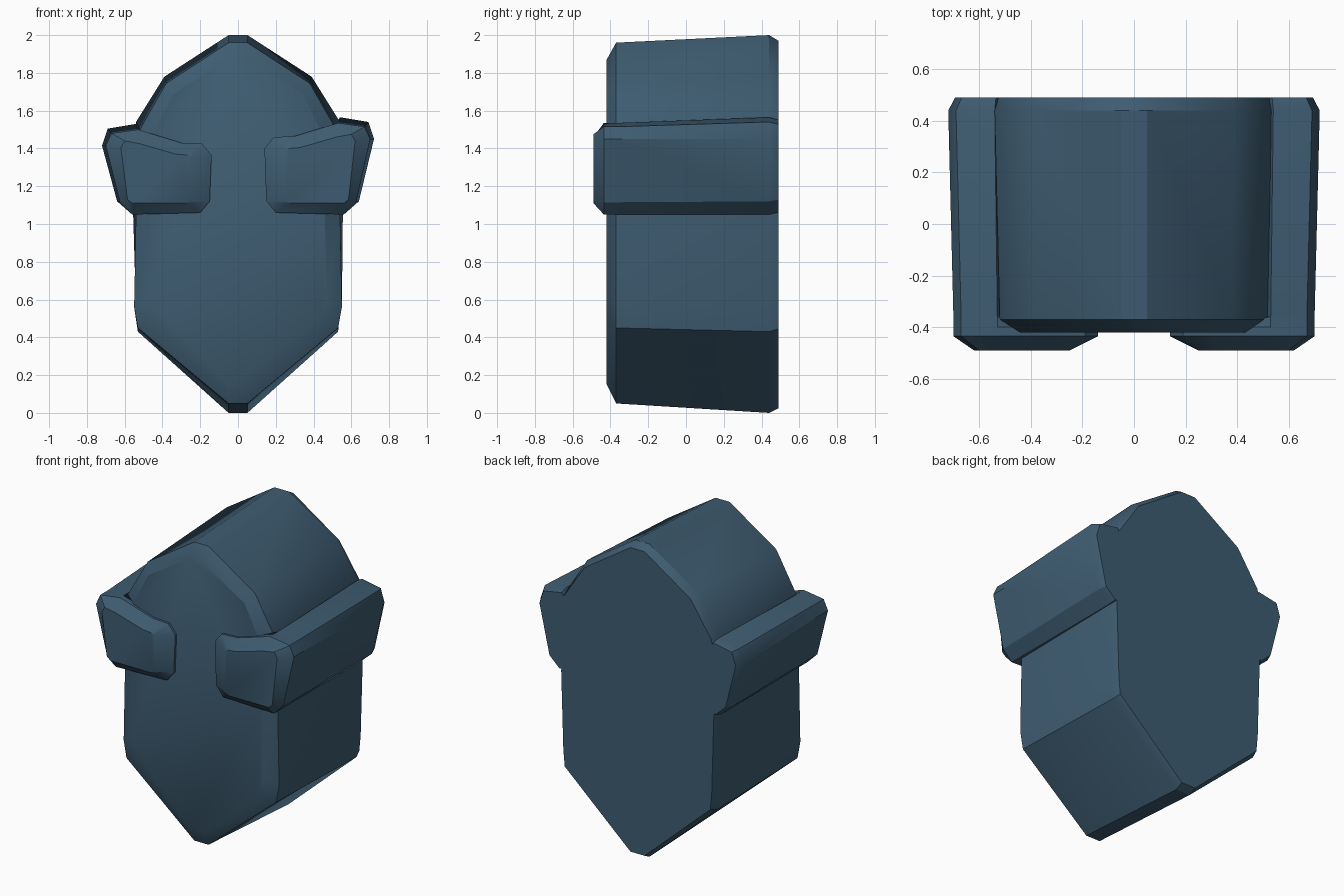
import bpy, bmesh, math

if "Cube" in bpy.data.objects:
    bpy.data.objects.remove(bpy.data.objects["Cube"])

blue = bpy.data.materials.new("slate_blue")
blue.diffuse_color = (0.048, 0.107, 0.165, 1)
blue.use_nodes = True
blue.node_tree.nodes["Principled BSDF"].inputs["Base Color"].default_value = blue.diffuse_color


def loft(name, rings):
    """Skin a list of (y, [(x, z), ...]) outlines and cap both ends."""
    bm = bmesh.new()
    loops = [[bm.verts.new((x, y, z)) for x, z in pts] for y, pts in rings]
    n = len(loops[0])
    for a, b in zip(loops, loops[1:]):
        for i in range(n):
            j = (i + 1) % n
            bm.faces.new((a[i], a[j], b[j], b[i]))
    bm.faces.new(loops[0])
    bm.faces.new(loops[-1])
    bmesh.ops.remove_doubles(bm, verts=bm.verts[:], dist=0.0005)
    bmesh.ops.recalc_face_normals(bm, faces=bm.faces[:])
    mesh = bpy.data.meshes.new(name)
    bm.to_mesh(mesh)
    bm.free()
    mesh.materials.append(blue)
    ob = bpy.data.objects.new(name, mesh)
    bpy.context.collection.objects.link(ob)
    bpy.ops.object.select_all(action='DESELECT')
    ob.select_set(True)
    bpy.context.view_layer.objects.active = ob
    bpy.ops.object.shade_smooth_by_angle(angle=math.radians(30))


def both_sides(half):
    return half + [(-x, z) for x, z in reversed(half)]


# Main block: pointed bottom, domed top, chamfered front and back rims
loft("main_block", [
    (-0.42, both_sides([(.05, .15), (.44, .49), (.47, .60), (.46, 1.05),
                        (.44, 1.49), (.34, 1.69), (.05, 1.87)])),
    (-0.37, both_sides([(.05, .05), (.53, .45), (.55, .56), (.54, 1.05),
                        (.52, 1.50), (.38, 1.745), (.05, 1.96)])),
    (0.44, both_sides([(.05, 0), (.53, .43), (.54, .55), (.555, 1.05),
                       (.54, 1.54), (.39, 1.78), (.05, 2.0)])),
    (0.49, both_sides([(.05, .025), (.515, .445), (.525, .55), (.54, 1.05),
                       (.525, 1.53), (.375, 1.755), (.05, 1.97)])),
])

# Side bands that run the full depth and wrap round onto the front
front = [(.25, 1.39), (.27, 1.40), (.33, 1.405), (.52, 1.46), (.60, 1.475),
         (.62, 1.44), (.585, 1.13), (.56, 1.11), (.28, 1.11), (.25, 1.12)]
rim = [(.14, 1.40), (.19, 1.46), (.30, 1.465), (.53, 1.535), (.67, 1.515),
       (.70, 1.45), (.625, 1.115), (.56, 1.05), (.20, 1.06), (.15, 1.12)]
tucked = [(max(x, .50), z) for x, z in rim]
back = [(.50, 1.40), (.50, 1.46), (.50, 1.50), (.54, 1.565), (.69, 1.54),
        (.72, 1.45), (.64, 1.12), (.56, 1.05), (.50, 1.06), (.50, 1.12)]
back_face = [(.50 + (x - .50) * .88, 1.3 + (z - 1.3) * .95) for x, z in back]

for name, side, drop in (("right_band", 1, 0), ("left_band", -1, .035)):
    loft(name, [(y, [(side * x, z - (drop if z > 1.3 else 0)) for x, z in pts])
                for y, pts in ((-.49, front), (-.435, rim), (-.40, rim),
                               (-.36, tucked), (.44, back), (.49, back_face))])
